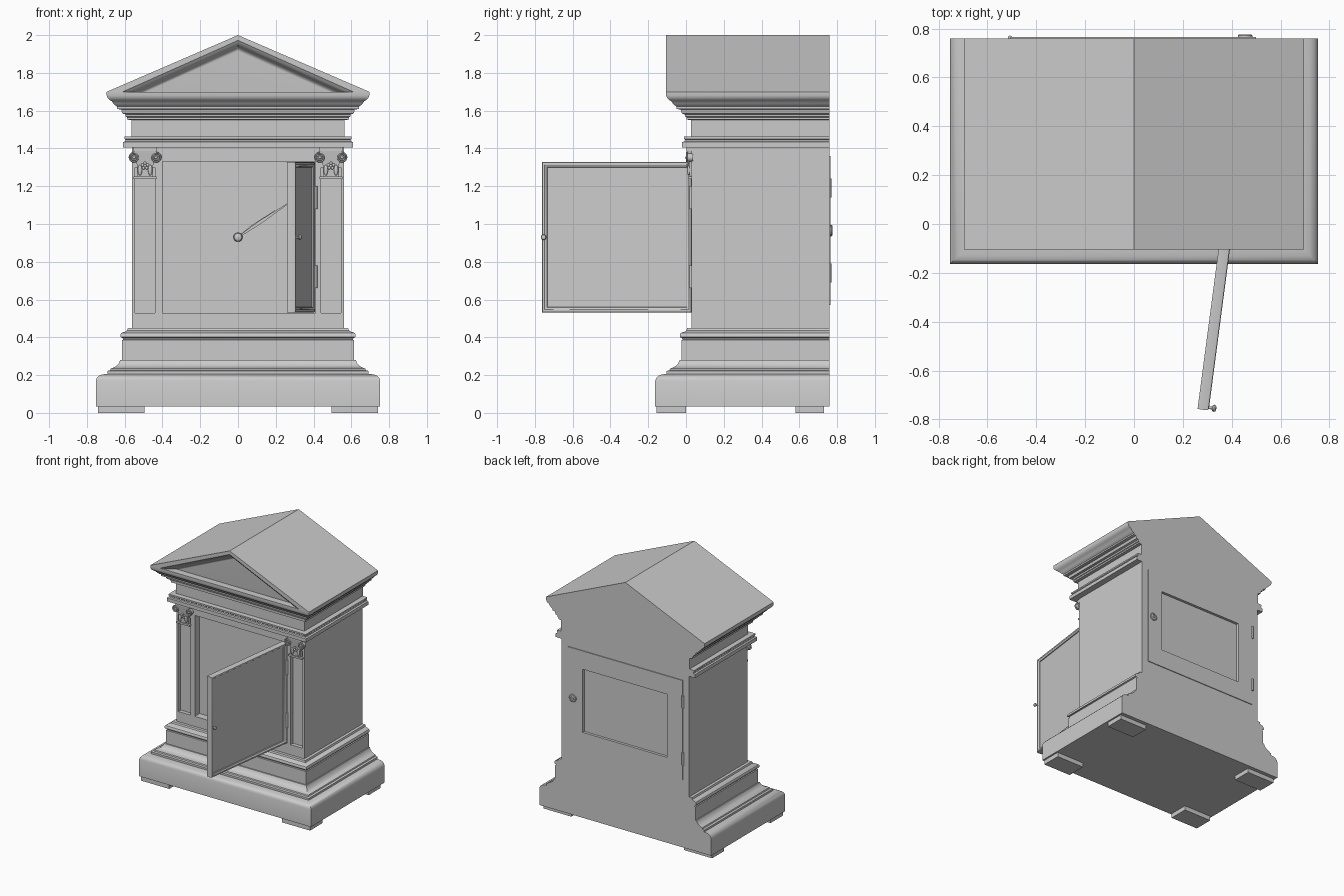
import bpy, bmesh
from math import pi, cos, sin, radians
from mathutils import Vector, Matrix

if "Cube" in bpy.data.objects:
    bpy.data.objects.remove(bpy.data.objects["Cube"])

HALF, FRONT, BACK = 0.56, 0.03, 0.76      # case half width, front and back planes


def loft(name, rings, start=True, end=True, smooth=True):
    """Skin a list of equal-length closed rings."""
    bm = bmesh.new()
    rows = [[bm.verts.new(p) for p in r] for r in rings]
    n = len(rows[0])
    for a, b in zip(rows, rows[1:]):
        for i in range(n):
            j = (i + 1) % n
            bm.faces.new((a[i], a[j], b[j], b[i]))
    if start:
        bm.faces.new(rows[0][::-1])
    if end:
        bm.faces.new(rows[-1])
    bmesh.ops.recalc_face_normals(bm, faces=bm.faces)
    me = bpy.data.meshes.new(name)
    bm.to_mesh(me)
    bm.free()
    ob = bpy.data.objects.new(name, me)
    bpy.context.collection.objects.link(ob)
    if smooth:
        shade(ob)
    return ob


def select(ob):
    bpy.ops.object.select_all(action='DESELECT')
    ob.select_set(True)
    bpy.context.view_layer.objects.active = ob


def shade(ob):
    select(ob)
    bpy.ops.object.shade_smooth_by_angle(angle=radians(32))


def rect_xy(x0, x1, y0, y1, z):
    return [(x0, y0, z), (x1, y0, z), (x1, y1, z), (x0, y1, z)]


def rect_xz(x0, x1, z0, z1, y, d=0):
    return [(x0 + d, y, z0 + d), (x1 - d, y, z0 + d), (x1 - d, y, z1 - d), (x0 + d, y, z1 - d)]


def box(name, x0, x1, y0, y1, z0, z1):
    return loft(name, [rect_xy(x0, x1, y0, y1, z0), rect_xy(x0, x1, y0, y1, z1)], smooth=False)


def moulding(name, profile):
    """Profile of (offset, z) run round the front and sides, flat at the back."""
    return loft(name, [rect_xy(-HALF - o, HALF + o, FRONT - o, BACK, z) for o, z in profile])


def turned(name, profile, loc, sign, n=20):
    """Knob turned about y: profile of (radius, distance), pointing along sign*y."""
    x, y, z = loc
    return loft(name, [[(x + r * cos(2 * pi * i / n), y + sign * d, z + r * sin(2 * pi * i / n))
                        for i in range(n)] for r, d in profile])


def rod(name, x, y, z0, z1, r, n=12):
    return loft(name, [[(x + r * cos(2 * pi * i / n), y + r * sin(2 * pi * i / n), z)
                        for i in range(n)] for z in (z0, z1)])


def blob(name, loc, scale):
    bpy.ops.mesh.primitive_uv_sphere_add(segments=16, ring_count=10, location=loc)
    ob = bpy.context.object
    ob.name, ob.scale = name, scale
    bpy.ops.object.shade_smooth()
    return ob


# feet
for sx, side in ((-1, "left"), (1, "right")):
    for y0, y1, end in ((-0.155, 0.0, "front"), (0.58, 0.73, "back")):
        a, b = sorted((sx * 0.495, sx * 0.74))
        box(f"{end}_{side}_foot", a, b, y0, y1, 0, 0.036)

# stepped base
moulding("base", [
    (.193, .035), (.193, .17), (.188, .184), (.177, .196), (.16, .203), (.132, .207), (.132, .222),
    (.117, .226), (.114, .235), (.098, .24), (.082, .25), (.07, .264), (.064, .28), (.055, .28),
    (.055, .385), (.048, .388), (.052, .397), (.062, .401), (.062, .414), (.058, .422),
    (.048, .428), (.036, .43), (.027, .437), (.023, .45)])

# entablature and cornice
moulding("cornice", [
    (.05, 1.405), (.05, 1.433), (.038, 1.437), (.036, 1.446), (.041, 1.451), (.041, 1.462),
    (.004, 1.464), (.004, 1.55), (.028, 1.553), (.028, 1.565), (.034, 1.568), (.036, 1.58),
    (.052, 1.585), (.058, 1.605), (.08, 1.61), (.08, 1.622), (.09, 1.628), (.1, 1.638),
    (.108, 1.65), (.12, 1.657), (.13, 1.667), (.135, 1.68), (.135, 1.70)])


# roof with moulded, recessed pediment
def gable(w, top, y):
    return [(-w, y, 1.70), (w, y, 1.70), (0, y, top)]


roof = [gable(.695, 2.0, BACK), gable(.695, 2.0, -.105), gable(.61, 1.972, -.105)]
for i in range(1, 8):
    t = i / 7
    roof.append(gable(.61 - .125 * t, 1.972 - .057 * t, -.10 + .05 * (t - .16 * sin(2 * pi * t))))
loft("pediment_roof", roof)

# case body with dial opening, pilaster niches and sunken back panel
body = box("case_body", -HALF, HALF, FRONT, BACK, 0.445, 1.407)
cutters = [box("dial_cutter", -.40, .41, -.1, .09, .53, 1.33),
           box("back_cutter", -.37, .37, .745, .9, .715, 1.215)]
for cx in (-.492, .492):
    cutters.append(box("niche_cutter", cx - .053, cx + .053, -.1, .06, .53, 1.30))
for c in cutters:
    c.hide_render = True
    m = body.modifiers.new("cut", 'BOOLEAN')
    m.operation, m.solver, m.object = 'DIFFERENCE', 'EXACT', c
    select(body)
    bpy.ops.object.modifier_apply(modifier=m.name)
    bpy.data.objects.remove(c)

# pilaster capitals
for cx, side in ((-.492, "left"), (.492, "right")):
    box(f"{side}_capital_abacus", cx - .062, cx + .062, .002, .04, 1.386, 1.408)
    box(f"{side}_capital_neck", cx - .06, cx + .06, .012, .07, 1.238, 1.252)
    bell = [(.043, .02, 1.252), (.042, .018, 1.30), (.046, .014, 1.335), (.056, .008, 1.37), (.06, .006, 1.386)]
    loft(f"{side}_capital_bell", [rect_xy(cx - w, cx + w, y, .07, z) for w, y, z in bell])
    for s in (-1, 1):
        vx, vz = cx + s * .058, 1.352
        turned(f"{side}_capital_volute", [(.022, -.03), (.022, -.006), (.018, 0)], (vx, .006, vz), -1)
        blob(f"{side}_volute_eye", (vx, .003, vz), (.008, .008, .008))
        # spiral scroll
        cu = bpy.data.curves.new(f"{side}_volute_scroll", 'CURVE')
        cu.dimensions, cu.bevel_depth, cu.bevel_resolution = '3D', .004, 2
        sp = cu.splines.new('POLY')
        sp.points.add(40)
        for i, p in enumerate(sp.points):
            t = i / 40
            a, r = pi / 2 + s * -4 * pi * t, .027 - .017 * t
            p.co = (vx + r * cos(a), .004, vz + r * sin(a), 1)
        scroll = bpy.data.objects.new(cu.name, cu)
        bpy.context.collection.objects.link(scroll)
        select(scroll)
        bpy.ops.object.convert(target='MESH')
        # leaves
        blob(f"{side}_capital_leaf", (cx + s * .027, .014, 1.285), (.011, .008, .028))
    # rosette
    blob(f"{side}_rosette", (cx, .006, 1.308), (.008, .007, .008))
    for k in range(5):
        a = pi / 2 + 2 * pi * k / 5
        blob(f"{side}_rosette_petal", (cx + .014 * cos(a), .012, 1.308 + .014 * sin(a)), (.008, .005, .008))

# dial hub and slender hands
turned("dial_hub", [(.01, 0), (.01, .015), (.02, .018), (.024, .027), (.02, .036), (.009, .042)], (0, .09, .93), -1)
for name, length, ang, y in (("minute_hand", .36, 34, .07), ("hour_hand", .24, 36, .078)):
    d = Vector((cos(radians(ang)), 0, sin(radians(ang))))
    side = Vector((-d.z, 0, d.x))
    hub = Vector((0, y, .93))
    dep = Vector((0, .003, 0))
    loft(name, [[hub + d * (length * t) + side * w + dep, hub + d * (length * t) + side * w - dep,
                 hub + d * (length * t) - side * w - dep, hub + d * (length * t) - side * w + dep]
                for t, w in ((0, .004), (.4, .009), (1, .001))], smooth=False)

# open front door, built closed about its hinge and swung out
W, z0, z1, T = .80, .532, 1.328, .046
ring = lambda y, d: rect_xz(-W, 0, z0, z1, y, d)
door = loft("front_door", [ring(T - .012, .028), ring(T, .024), ring(T, 0), ring(.008, 0), ring(.002, .003),
                           ring(0, .008), ring(.001, .015), ring(.006, .02), ring(.008, .026),
                           ring(.014, .028)])
knob = turned("front_door_knob", [(.006, 0), (.006, .012), (.012, .014), (.015, .02), (.012, .027), (.005, .03)],
              (-W + .012, 0, .93), -1)
swing = Matrix.Translation((.41, FRONT, 0)) @ Matrix.Rotation(radians(82.5), 4, 'Z')
for ob in (door, knob):
    ob.matrix_world = swing
for a, b in ((.66, .78), (1.08, 1.20)):
    rod("front_door_hinge", .412, .026, a, b, .008)

# back door frame, fastener and hinges
loft("back_door", [rect_xz(-.505, .5, .57, 1.36, BACK - .002), rect_xz(-.505, .5, .57, 1.36, BACK + .006),
                   rect_xz(-.37, .37, .715, 1.215, BACK + .006), rect_xz(-.37, .37, .715, 1.215, BACK - .01)],
     start=False, end=False, smooth=False)
turned("back_door_fastener", [(.03, 0), (.03, .008), (.026, .012), (.016, .012), (.014, .008), (.007, .008), (.006, .012)],
       (.455, BACK + .003, .965), 1)
for a, b in ((.69, .79), (1.14, 1.24)):
    rod("back_door_hinge", -.507, BACK + .002, a, b, .009)
